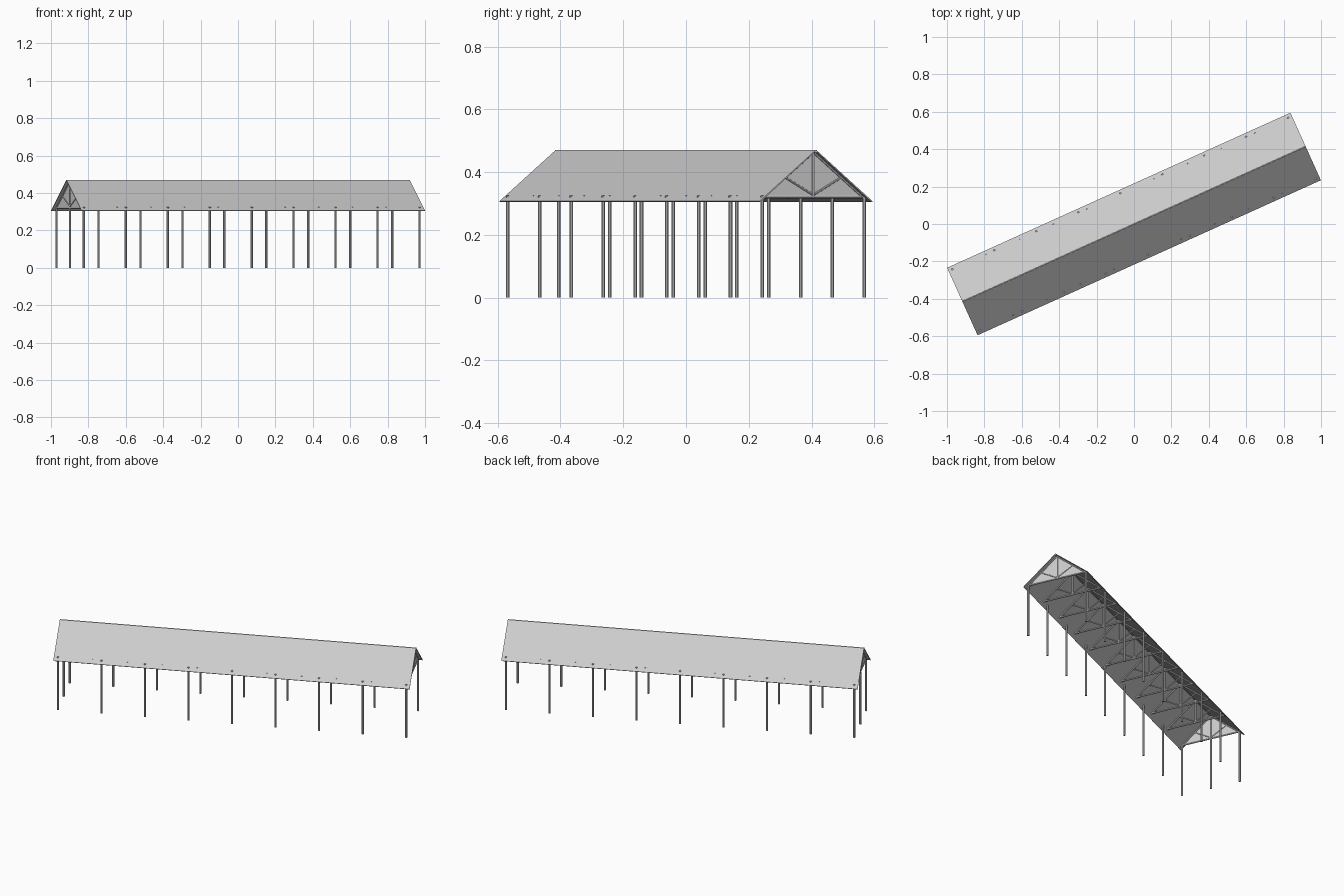
import bpy, math
from mathutils import Vector, Matrix

if "Cube" in bpy.data.objects:
    bpy.data.objects.remove(bpy.data.objects["Cube"])

ROT = Matrix.Rotation(math.radians(24.3), 4, 'Z')   # whole shelter sits at an angle
L, W = 1.007, 0.198          # roof half length, half width
EAVE, RIDGE = 0.307, 0.471
SLOPE = (RIDGE - EAVE) / W


def roof_z(v):
    return RIDGE - abs(v) * SLOPE


def bar(name, a, b, r, sides=8):
    # round bar between two points
    a, b = Vector(a), Vector(b)
    d = b - a
    bpy.ops.mesh.primitive_cylinder_add(vertices=sides, radius=r, depth=d.length)
    o = bpy.context.object
    o.name = name
    o.matrix_world = ROT @ Matrix.Translation((a + b) / 2) @ d.to_track_quat('Z', 'Y').to_matrix().to_4x4()
    return o


def sheet(name, verts, faces, thickness, offset=-1):
    # thin panel with thickness
    me = bpy.data.meshes.new(name)
    me.from_pydata(verts, [], faces)
    o = bpy.data.objects.new(name, me)
    bpy.context.collection.objects.link(o)
    o.matrix_world = ROT
    m = o.modifiers.new("thickness", 'SOLIDIFY')
    m.thickness, m.offset = thickness, offset
    return o


# Gabled roof
sheet("roof",
      [(-L, -W, EAVE), (L, -W, EAVE), (L, 0, RIDGE), (-L, 0, RIDGE), (L, W, EAVE), (-L, W, EAVE)],
      [(0, 1, 2, 3), (3, 2, 4, 5)], 0.004)
bar("ridge_beam", (-L, 0, RIDGE - 0.005), (L, 0, RIDGE - 0.005), 0.005)

# Two rows of posts and one middle post at the left end
U, V = 0.985, 0.178
for i in range(9):
    u = -U + i * U / 4
    for side, row in ((-1, "front"), (1, "back")):
        bar(f"{row}_post_{i + 1}", (u, side * V, 0), (u, side * V, roof_z(V) + 0.001), 0.006)
bar("middle_post", (-U, 0, 0), (-U, 0, 0.32), 0.006)

# Roof trusses: tie beam, king post, rafters and struts
TIE = 0.321
for i in range(11):
    u = -U + i * U / 5
    bar(f"tie_beam_{i + 1}", (u, -V, TIE), (u, V, TIE), 0.005)
    bar(f"king_post_{i + 1}", (u, 0, TIE), (u, 0, RIDGE - 0.008), 0.005)
    for s, side in ((-1, "front"), (1, "back")):
        bar(f"{side}_rafter_{i + 1}", (u, s * V, roof_z(V) - 0.0065), (u, 0, RIDGE - 0.0065), 0.005)
        bar(f"{side}_strut_{i + 1}", (u, 0, TIE + 0.006), (u, s * 0.1, roof_z(0.1) - 0.004), 0.004)

# Gable panels closing both ends above the tie beams
zb = 0.324
wb = (RIDGE - zb) / SLOPE
for u, end in ((-U, "left"), (U, "right")):
    sheet(f"{end}_gable_panel",
          [(u, -wb, zb), (u, wb, zb), (u, 0, RIDGE - 0.001)], [(0, 1, 2)], 0.002, 0)
